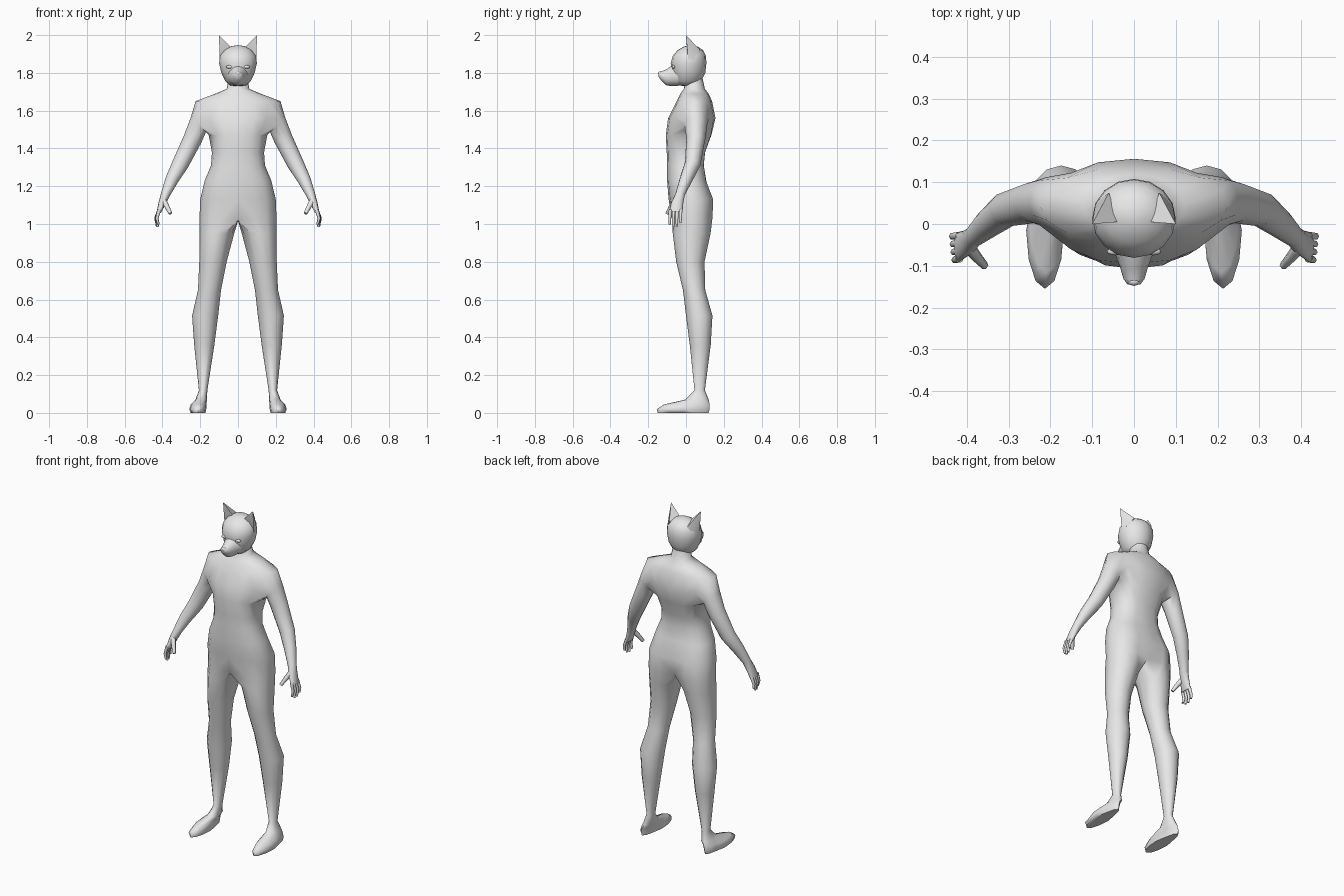
import bpy, bmesh, math
from mathutils import Vector, Matrix

cube = bpy.data.objects.get("Cube")
if cube:
    bpy.data.objects.remove(cube)

grey = bpy.data.materials.new("plain_grey")
grey.use_nodes = True
grey.diffuse_color = (0.8, 0.8, 0.8, 1)
grey.node_tree.nodes["Principled BSDF"].inputs["Base Color"].default_value = (0.8, 0.8, 0.8, 1)


def finish(name, bm, mirror=True, angle=70):
    """Mirror across x, fix normals, shade smooth and add to the scene."""
    if mirror:
        bmesh.ops.mirror(bm, geom=bm.verts[:] + bm.edges[:] + bm.faces[:],
                         matrix=Matrix.Identity(4), merge_dist=0.0005, axis='X')
        bmesh.ops.remove_doubles(bm, verts=bm.verts[:], dist=0.0002)
    bmesh.ops.recalc_face_normals(bm, faces=bm.faces[:])
    me = bpy.data.meshes.new(name)
    bm.to_mesh(me)
    bm.free()
    me.materials.append(grey)
    ob = bpy.data.objects.new(name, me)
    bpy.context.scene.collection.objects.link(ob)
    bpy.ops.object.select_all(action='DESELECT')
    ob.select_set(True)
    bpy.context.view_layer.objects.active = ob
    bpy.ops.object.shade_smooth_by_angle(angle=math.radians(angle))
    return ob


def skin(bm, a, b, closed=True):
    n = len(a)
    for i in range(n if closed else n - 1):
        j = (i + 1) % n
        bm.faces.new((a[i], a[j], b[j], b[i]))


def spow(v, p):
    return math.copysign(abs(v) ** p, v)


def half_ring(bm, z, hw, front, back, p=1.0, cleft=0.0):
    """Nine points from front centre round the left side to back centre."""
    out = []
    for i in range(9):
        a = math.pi * i / 8
        x = 0 if i in (0, 8) else hw * spow(math.sin(a), p)
        y = (front + back) / 2 - (back - front) / 2 * spow(math.cos(a), p)
        out.append(bm.verts.new((x, y - (cleft if i == 8 else 0), z)))
    return out


def limb_ring(bm, c, d, ru, rv, n=12, turn=0):
    """Oval ring square to direction d; ru lies in the xz plane."""
    c, d = Vector(c), Vector(d).normalized()
    u = Vector((-d.z, 0, d.x)).normalized()
    v = d.cross(u)
    if v.y < 0:
        v = -v
    return [bm.verts.new(c + u * ru * math.cos(t) + v * rv * math.sin(t))
            for t in (math.tau * (k - turn) / n for k in range(n))]


# ---- body: torso, legs with feet, and arms as one skin ----
bm = bmesh.new()
torso = [  # z, half width, front, back, squareness, cleft
    (1.77, .05, -.005, .088, 1, 0), (1.715, .06, -.012, .1, 1, 0),
    (1.69, .12, -.03, .12, 1, 0), (1.65, .225, -.05, .138, 1, 0),
    (1.56, .205, -.095, .156, .9, 0), (1.47, .155, -.107, .14, .85, .006),
    (1.38, .138, -.102, .107, .85, .006), (1.31, .143, -.1, .1, .85, .006),
    (1.23, .176, -.1, .112, .85, .005), (1.13, .2, -.092, .152, .85, .02),
    (1.03, .204, -.074, .147, .85, .035)]
rings = [half_ring(bm, *t) for t in torso]
for a, b in zip(rings, rings[1:]):
    skin(bm, a, b, closed=False)

# leg: half of the hip ring plus three crotch points
hip = rings[-1]
y0, y1 = hip[0].co.y, hip[8].co.y
hip[0].co.z = 1.02
crotch = [bm.verts.new((0, y1 + (y0 - y1) * k / 4, 1.015)) for k in (1, 2, 3)]
prev = hip + crotch
legs = [  # z, inner, outer, front, back
    (.95, .02, .203, -.07, .13), (.8, .06, .205, -.052, .098),
    (.65, .09, .212, -.016, .102), (.515, .105, .243, 0, .14),
    (.36, .125, .232, .02, .131), (.12, .162, .207, .045, .1),
    (.07, .165, .225, -.005, .12), (.045, .166, .25, -.115, .125),
    (.02, .168, .258, -.155, .125), (0, .172, .25, -.15, .12)]
for z, x0, x1, f, b in legs:
    ring = []
    for k in range(12):
        a = math.tau * (k - 4) / 12
        c, s = math.cos(a), math.sin(a)
        heel = .8 if z < .06 and s > .3 else 1
        ring.append(bm.verts.new(((x0 + x1) / 2 + (x1 - x0) / 2 * c * heel,
                                  (f + b) / 2 + (b - f) / 2 * s, z)))
    skin(bm, prev, ring)
    prev = ring
bm.faces.new(prev)

# arm: open the shoulder side and continue from the hole
up, mid, low = rings[3], rings[4], rings[5]
hole = up[2:7] + [mid[6]] + low[6:1:-1] + [mid[2]]
bmesh.ops.delete(bm, geom=mid[3:6], context='VERTS')
arms = [  # centre, direction, radius across, radius in depth
    ((.21, .052, 1.525), (.7, 0, -.7), .056, .06),
    ((.24, .052, 1.45), (.42, -.05, -.9), .05, .05),
    ((.305, .035, 1.318), (.45, -.25, -.85), .044, .042),
    ((.35, .0, 1.235), (.45, -.35, -.85), .035, .034),
    ((.383, -.03, 1.16), (.4, -.3, -.9), .025, .025),
    ((.4, -.045, 1.115), (.3, -.1, -.9), .02, .031),
    ((.419, -.055, 1.062), (.3, 0, -.9), .012, .036)]
prev = hole
for c, d, ru, rv in arms:
    ring = limb_ring(bm, c, d, ru, rv, turn=2)
    skin(bm, prev, ring)
    prev = ring
bm.faces.new(prev)
finish("body", bm)


# ---- fingers and thumbs ----
def digit(bm, pts, r):
    prev = None
    for i, p in enumerate(pts):
        d = Vector(pts[min(i + 1, len(pts) - 1)]) - Vector(pts[max(i - 1, 0)])
        rr = r * (1 - .2 * i)
        ring = limb_ring(bm, p, d, rr, rr, n=6)
        if prev:
            skin(bm, prev, ring)
        prev = ring
    bm.faces.new(prev)


bm = bmesh.new()
for j, tip in enumerate((1.005, .988, .985, .997)):
    y = -.028 - .018 * j
    digit(bm, [(.417, y, 1.075), (.435 - .002 * j, y * 1.05, 1.03),
               (.433 - .004 * j, y * 1.05, tip)], .0105)
digit(bm, [(.395, -.055, 1.125), (.375, -.08, 1.09), (.357, -.1, 1.055)], .016)
finish("fingers", bm)

# ---- head ----
bm = bmesh.new()
head = [(1.733, .04, -.04, .06), (1.757, .068, -.06, .08), (1.8, .088, -.074, .102),
        (1.85, .1, -.081, .108), (1.89, .096, -.07, .106), (1.92, .075, -.045, .09),
        (1.94, .042, -.01, .062)]
rings = [half_ring(bm, *h) for h in head]
for a, b in zip(rings, rings[1:]):
    skin(bm, a, b, closed=False)
for ring, z in ((rings[0], 1.729), (rings[-1], 1.947)):
    tip = bm.verts.new((0, .02, z))
    for a, b in zip(ring, ring[1:]):
        bm.faces.new((a, b, tip))
finish("head", bm)

# ---- muzzle ----
bm = bmesh.new()
prev = None
for y, w, z0, z1 in ((-.04, .06, 1.732, 1.845), (-.08, .042, 1.73, 1.835),
                     (-.105, .033, 1.735, 1.818), (-.132, .025, 1.76, 1.808),
                     (-.145, .015, 1.78, 1.803)):
    ring = [bm.verts.new((w * math.cos(t), y, (z0 + z1) / 2 + (z1 - z0) / 2 * math.sin(t)))
            for t in (math.tau * k / 12 for k in range(12))]
    if prev:
        skin(bm, prev, ring)
    prev = ring
bm.faces.new(prev)
finish("muzzle", bm, mirror=False)


def ball(name, c, size):
    bm = bmesh.new()
    bmesh.ops.create_uvsphere(bm, u_segments=10, v_segments=6, radius=1,
                              matrix=Matrix.Translation(c) @ Matrix.Diagonal((*size, 1)))
    finish(name, bm, mirror=c[0] != 0)


ball("nose", (0, -.138, 1.797), (.014, .01, .01))
ball("eyelids", (.045, -.066, 1.832), (.02, .009, .009))

# ---- ears ----
bm = bmesh.new()
for p in ((.1, 0, 2.0), (.038, .005, 1.935), (.098, .012, 1.865),
          (.06, .075, 1.92), (.092, .05, 1.87), (.05, .03, 1.88)):
    bm.verts.new(p)
bmesh.ops.convex_hull(bm, input=bm.verts[:])
finish("ears", bm, angle=45)
